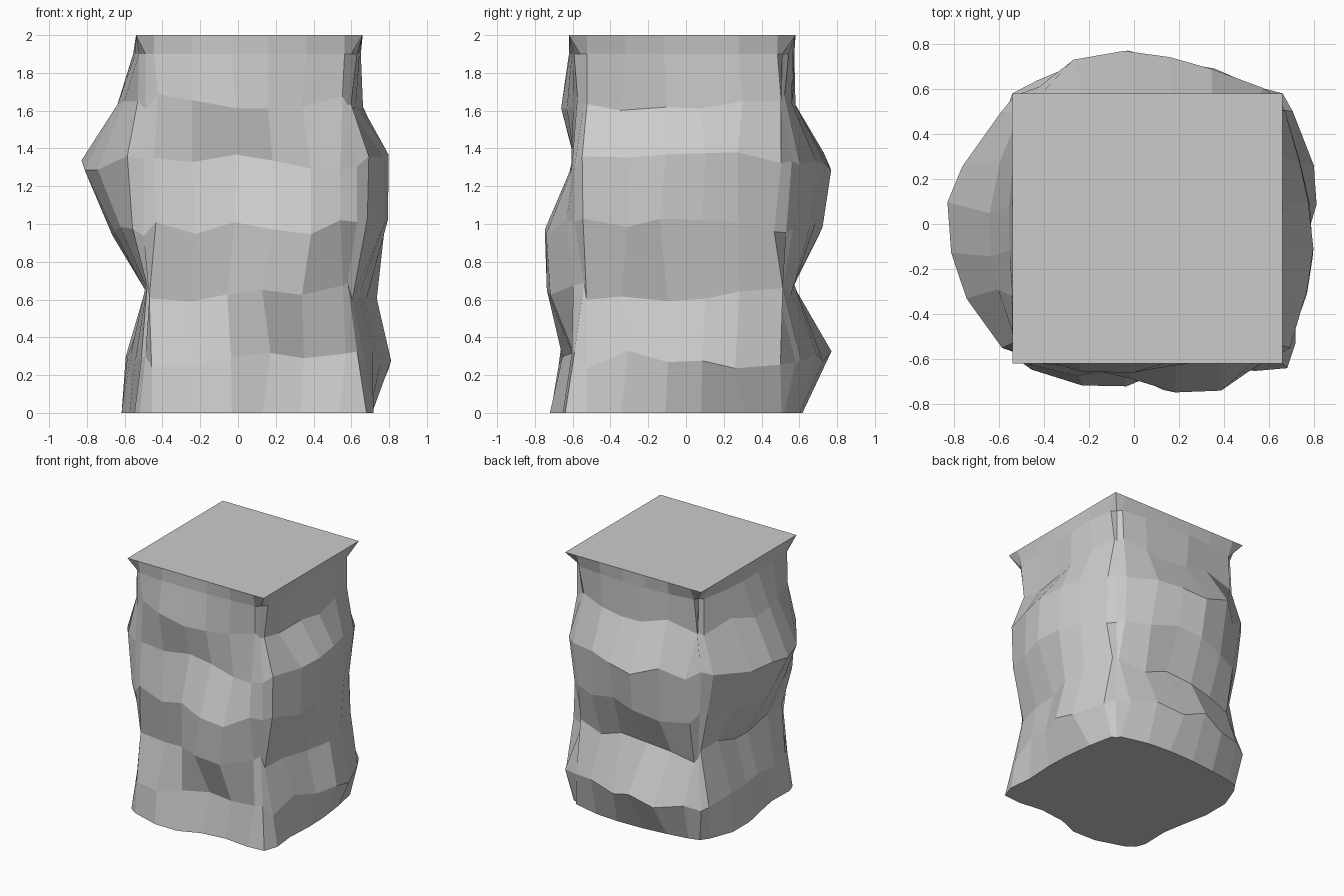
import bpy, bmesh, random
from mathutils import Vector

if "Cube" in bpy.data.objects:
    bpy.data.objects.remove(bpy.data.objects["Cube"])

random.seed(7)
X0, X1, Y0, Y1 = -0.54, 0.66, -0.62, 0.58
STEPS = (0, .08, .25, .42, .58, .75, .92)  # column positions along each side

# Outward bulge per ring, 12 stations anticlockwise from the front left corner
# (corner, third, two thirds) for front, right, back, left
RINGS = [
    (0.00, [.01, .12, .01, .05, .04, .04, -.03, .03, .03, -.01, .09, .01]),
    (0.28, [-.02, .06, -.04, .00, .07, .17, .03, .13, .18, .03, .05, .01]),
    (0.64, [-.06, -.03, .13, -.05, .00, .08, -.06, -.02, -.02, -.06, -.07, -.06]),
    (0.98, [-.01, .04, .14, .00, .14, .10, -.02, .09, .13, -.01, .11, .11]),
    (1.33, [-.01, -.03, -.02, .00, .14, .10, .01, .15, .18, .02, .27, .26]),
    (1.65, [-.02, .05, .00, -.05, -.05, .00, -.06, -.01, -.01, -.06, .09, .09]),
    (1.90, [-.02, .00, -.01, -.03, -.02, -.01, -.04, -.01, -.01, -.05, .01, .01]),
    (2.00, [0.0] * 12),
]
CORNERS = [Vector((X0, Y0)), Vector((X1, Y0)), Vector((X1, Y1)), Vector((X0, Y1))]
NORMALS = [Vector((0, -1)), Vector((1, 0)), Vector((0, 1)), Vector((-1, 0))]


def bulge(vals, s):
    """Smooth closed interpolation of the 12 stations with limited overshoot."""
    i = int(s)
    t = s - i
    a, b, c, d = (vals[(i + k) % 12] for k in (-1, 0, 1, 2))
    v = b + 0.5 * t * (c - a + t * (2*a - 5*b + 4*c - d + t * (3*(b - c) + d - a)))
    return max(min(b, c) - .01, min(v, max(b, c) + .01))


bm = bmesh.new()
rings = []
for n, (z, vals) in enumerate(RINGS):
    inner = 0 < n < 6
    rough = (n < 6) * 1.0
    ring = []
    for side in range(4):
        a, b = CORNERS[side], CORNERS[(side + 1) % 4]
        tangent = (b - a).normalized()
        for u in STEPS:
            d = bulge(vals, side * 3 + u * 3)
            p = a.lerp(b, u)
            if u == 0:  # corner is slightly chamfered below the top slab
                cut = .03 if n < 7 else 0
                p = p + (NORMALS[side] + NORMALS[side - 1]) * (d - cut)
            else:
                p = p + NORMALS[side] * d
                p += tangent * random.uniform(-.03, .03) * rough
                p += NORMALS[side] * random.uniform(-.01, .01) * rough
            dz = random.uniform(-.05, .05) if inner else 0
            ring.append(bm.verts.new((p.x, p.y, z + dz)))
    rings.append(ring)

# Side facets between rings, then flat base and flat top
count = len(rings[0])
for lo, hi in zip(rings, rings[1:]):
    for i in range(count):
        j = (i + 1) % count
        bm.faces.new((lo[i], lo[j], hi[j], hi[i]))
bm.faces.new(rings[-1])
bm.faces.new(rings[0][::-1])
bmesh.ops.recalc_face_normals(bm, faces=bm.faces)

mesh = bpy.data.meshes.new("rock_pillar")
bm.to_mesh(mesh)
bm.free()
pillar = bpy.data.objects.new("rock_pillar", mesh)
bpy.context.collection.objects.link(pillar)
